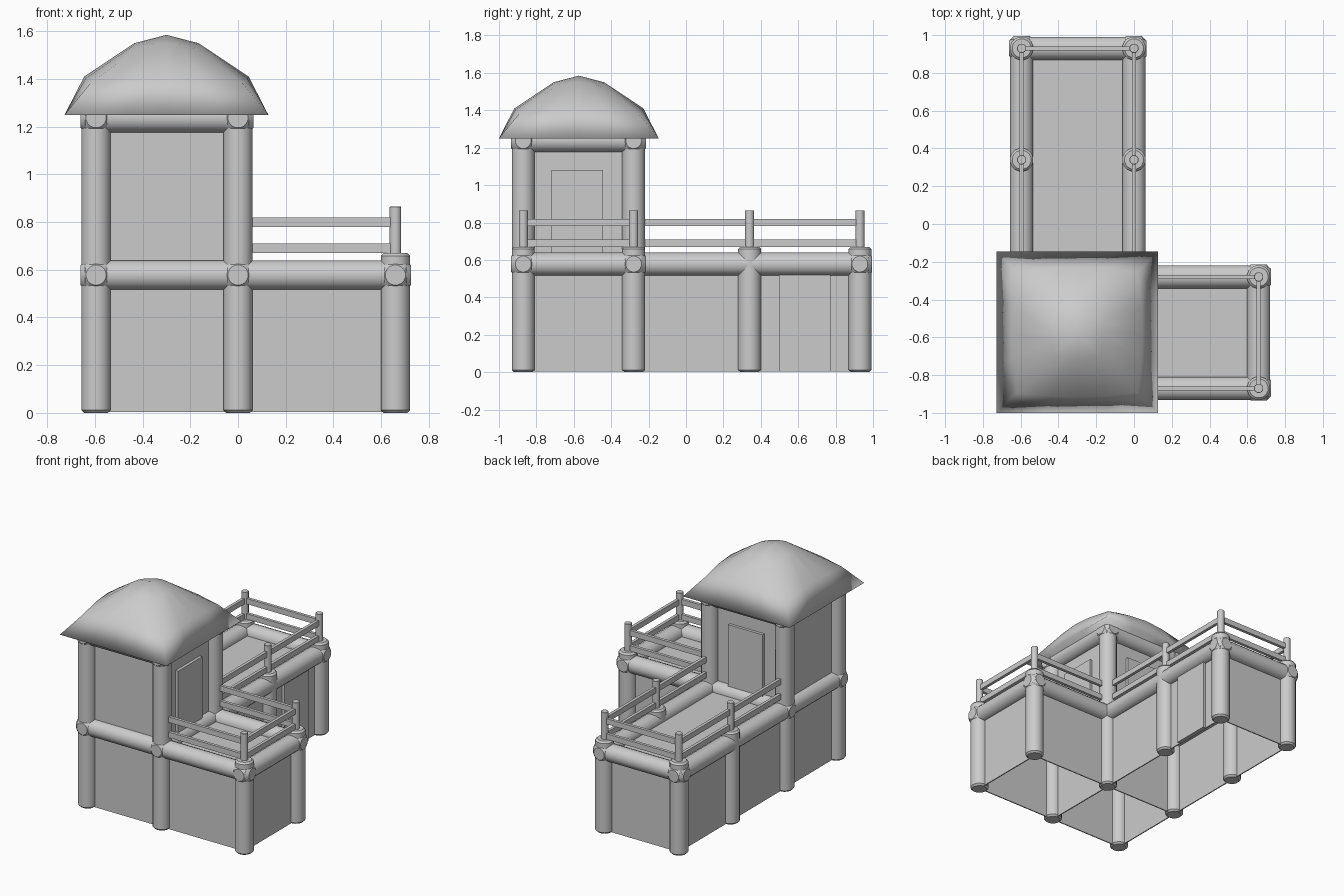
import bpy, bmesh, math
from mathutils import Vector

cube = bpy.data.objects.get("Cube")
if cube:
    bpy.data.objects.remove(cube)

stone = bpy.data.materials.new("plain grey")
stone.use_nodes = True
GREY = (0.6, 0.6, 0.6, 1)
stone.diffuse_color = GREY
stone.node_tree.nodes["Principled BSDF"].inputs["Base Color"].default_value = GREY

# Plan lines of the building
XL, XM, XR = -0.595, 0.0, 0.66
YF, YM, YC, YB = -0.87, -0.28, 0.34, 0.93
R = 0.0625
BEAM_Z, TOP_Z, LOW_Z = 0.578, 1.25, 0.67


def finish(name, bm, smooth=None):
    bmesh.ops.recalc_face_normals(bm, faces=bm.faces)
    mesh = bpy.data.meshes.new(name)
    bm.to_mesh(mesh)
    bm.free()
    obj = bpy.data.objects.new(name, mesh)
    bpy.context.collection.objects.link(obj)
    mesh.materials.append(stone)
    if smooth is not None:
        bpy.ops.object.select_all(action='DESELECT')
        obj.select_set(True)
        bpy.context.view_layer.objects.active = obj
        bpy.ops.object.shade_smooth_by_angle(angle=math.radians(smooth))
    return obj


def rod(name, a, b, radius, chamfer=0.012, sides=16):
    """Round bar from a to b with chamfered ends."""
    a, b = Vector(a), Vector(b)
    axis = (b - a).normalized()
    turn = axis.to_track_quat('Z', 'Y')
    length = (b - a).length
    bm = bmesh.new()
    rings = []
    for h, r in ((0, radius - chamfer), (chamfer, radius),
                 (length - chamfer, radius), (length, radius - chamfer)):
        ring = []
        for i in range(sides):
            t = math.tau * (i + 0.5) / sides
            ring.append(bm.verts.new(a + turn @ Vector((r * math.cos(t), r * math.sin(t), h))))
        rings.append(ring)
    for lo, hi in zip(rings, rings[1:]):
        for i in range(sides):
            j = (i + 1) % sides
            bm.faces.new((lo[i], lo[j], hi[j], hi[i]))
    bm.faces.new(rings[0])
    bm.faces.new(rings[-1])
    return finish(name, bm, 35)


def box(name, lo, hi):
    bm = bmesh.new()
    bmesh.ops.create_cube(bm, size=1)
    lo, hi = Vector(lo), Vector(hi)
    for v in bm.verts:
        v.co = (lo + hi) / 2 + v.co * (hi - lo)
    return finish(name, bm)


def slab(name, p, q, z0, z1, thick):
    """Upright slab along an axis-aligned plan line from p to q."""
    t = thick / 2
    ex, ey = (t, 0) if p[0] == q[0] else (0, t)
    return box(name, (min(p[0], q[0]) - ex, min(p[1], q[1]) - ey, z0),
               (max(p[0], q[0]) + ex, max(p[1], q[1]) + ey, z1))


def beam(name, p, q, z):
    a, b = Vector((*p, z)), Vector((*q, z))
    d = (b - a).normalized() * (R + 0.003)
    rod(name, a - d, b + d, R, chamfer=0.02)


# Columns, with rail posts on the short ones
for x, y in ((XL, YF), (XM, YF), (XL, YM), (XM, YM)):
    rod("tower_column", (x, y, 0), (x, y, TOP_Z), R)
for x, y in ((XR, YF), (XR, YM), (XL, YC), (XM, YC), (XL, YB), (XM, YB)):
    rod("short_column", (x, y, 0), (x, y, LOW_Z), R)
    rod("rail_post", (x, y, LOW_Z - 0.02), (x, y, 0.865), 0.025, 0.002, 12)

# Plan edges
tower = [((XL, YF), (XM, YF)), ((XM, YF), (XM, YM)),
         ((XL, YM), (XM, YM)), ((XL, YF), (XL, YM))]
side_wing = [((XM, YF), (XR, YF)), ((XR, YF), (XR, YM)), ((XM, YM), (XR, YM))]
rear_wing = [((XL, YM), (XL, YB)), ((XM, YM), (XM, YB)), ((XL, YB), (XM, YB))]

# Lower storey
for p, q in tower + side_wing + rear_wing:
    slab("lower_wall", p, q, 0.004, BEAM_Z, 0.008)
    beam("floor_beam", p, q, BEAM_Z)

# Upper storey
for p, q in tower:
    slab("upper_wall", p, q, BEAM_Z, TOP_Z - 0.01, 0.008)
    beam("top_beam", p, q, TOP_Z - 0.0125)

# Railings
for p, q in side_wing + rear_wing:
    for z in (0.67, 0.78):
        slab("rail", p, q, z, z + 0.04, 0.022)

# Decks
for name, lo, hi in (("tower_floor", (XL, YF), (XM, YM)),
                     ("side_deck", (XM, YF), (XR, YM)),
                     ("rear_deck", (XL, YM), (XM, YB))):
    box(name, (*lo, BEAM_Z - 0.01), (*hi, BEAM_Z))

# Doors
HALF = 0.138
cx, cy, rear_y = (XL + XM) / 2, (YF + YM) / 2 - 0.007, (YC + YB) / 2
slab("side_deck_door", (XM + 0.01, cy - HALF), (XM + 0.01, cy + HALF), BEAM_Z, 1.08, 0.03)
slab("rear_deck_door", (cx - HALF, YM + 0.01), (cx + HALF, YM + 0.01), BEAM_Z, 1.08, 0.03)
slab("ground_door", (XM + 0.01, rear_y - HALF), (XM + 0.01, rear_y + HALF), 0.004, 0.52, 0.03)

# Domed square roof: half width, height, corner pull-in, corner drop
bm = bmesh.new()
rings = []
N = 16
for half, z, pull, drop in ((0.427, 1.25, 1, 0), (0.345, 1.41, 0.93, 0.03),
                            (0.135, 1.55, 0.95, 0.025)):
    ring = []
    for i in range(N):
        t = math.tau * i / N
        c, s = math.cos(t), math.sin(t)
        k = half / max(abs(c), abs(s))
        corner = abs(math.sin(2 * t)) ** 4
        k *= 1 + (pull - 1) * corner
        ring.append(bm.verts.new((-0.3 + k * c, -0.573 + k * s, z - drop * corner)))
    rings.append(ring)
peak = bm.verts.new((-0.3, -0.573, 1.585))
for lo, hi in zip(rings, rings[1:]):
    for i in range(N):
        j = (i + 1) % N
        bm.faces.new((lo[i], lo[j], hi[j], hi[i]))
for i in range(N):
    bm.faces.new((rings[-1][i], rings[-1][(i + 1) % N], peak))
bm.faces.new(rings[0])
finish("roof", bm, 180)
